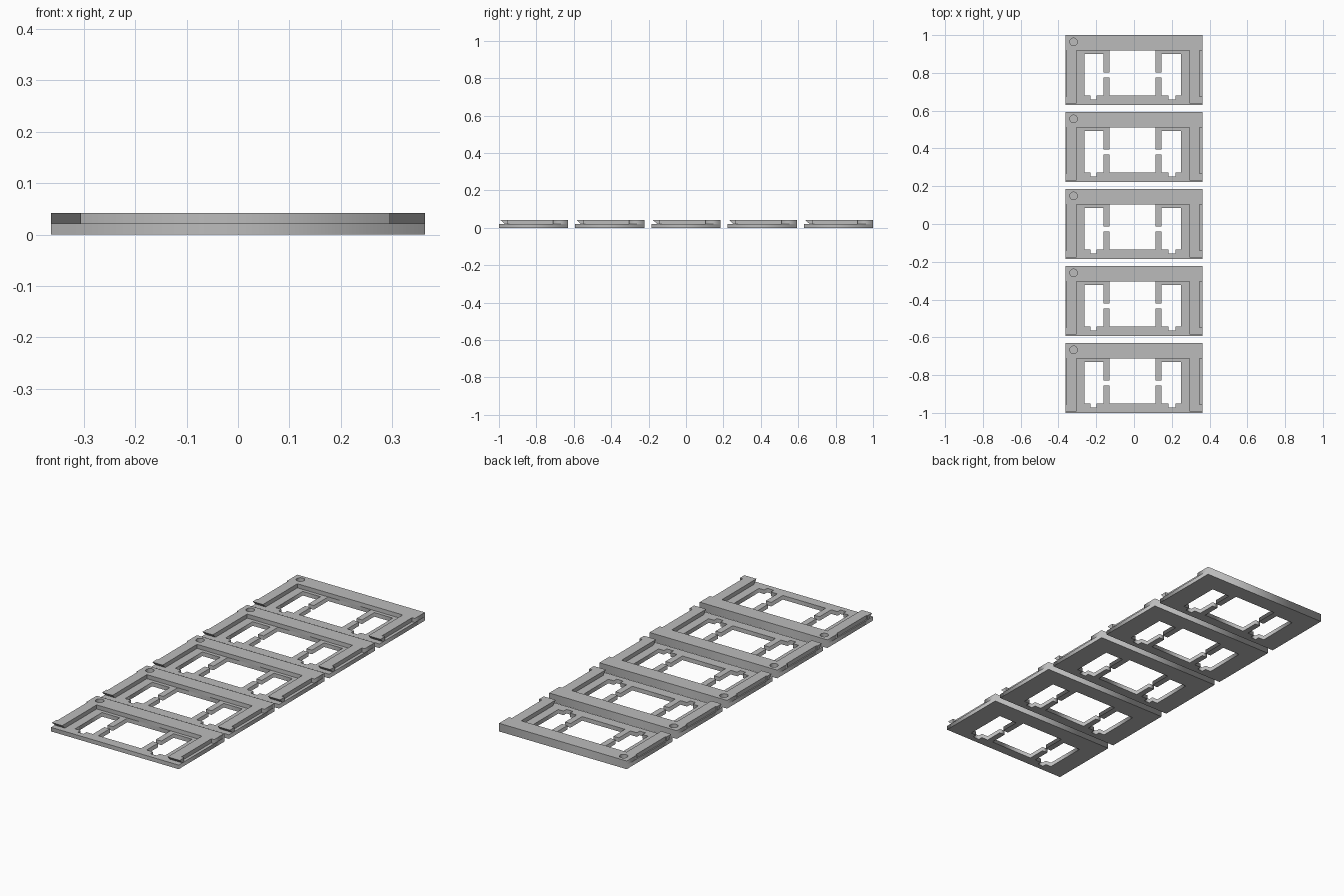
import bpy, math

if "Cube" in bpy.data.objects:
    bpy.data.objects.remove(bpy.data.objects["Cube"])

PITCH, DEPTH, HALF_W = 0.4075, 0.37, 0.363
MID, TOP = 0.021, 0.042
BAR = 0.288          # front edge of the raised back bar

grey = bpy.data.materials.new("plain grey")
grey.diffuse_color = (0.5, 0.5, 0.5, 1)
grey.use_nodes = True
grey.node_tree.nodes["Principled BSDF"].inputs["Base Color"].default_value = grey.diffuse_color


def plate(name, loops, z0, z1, y):
    """Flat slab from an outline and optional hole outlines."""
    cu = bpy.data.curves.new(name, 'CURVE')
    cu.dimensions, cu.fill_mode = '2D', 'BOTH'
    cu.extrude = (z1 - z0) / 2
    for pts in loops:
        sp = cu.splines.new('POLY')
        sp.points.add(len(pts) - 1)
        for p, (a, b) in zip(sp.points, pts):
            p.co = (a, b, 0, 1)
        sp.use_cyclic_u = True
    tmp = bpy.data.objects.new(name, cu)
    bpy.context.collection.objects.link(tmp)
    bpy.context.view_layer.update()
    me = bpy.data.meshes.new_from_object(
        tmp.evaluated_get(bpy.context.evaluated_depsgraph_get()))
    bpy.data.objects.remove(tmp)
    me.materials.clear()
    me.materials.append(grey)
    ob = bpy.data.objects.new(name, me)
    ob.location = (0, y, (z0 + z1) / 2)
    bpy.context.collection.objects.link(ob)


def prism(name, profile, x0, x1, y):
    """Solid with a (y, z) profile swept along x."""
    n = len(profile)
    verts = [(x, a, b) for x in (x0, x1) for a, b in profile]
    faces = [tuple(range(n))[::-1], tuple(range(n, 2 * n))]
    faces += [(i, (i + 1) % n, n + (i + 1) % n, n + i) for i in range(n)]
    me = bpy.data.meshes.new(name)
    me.from_pydata(verts, [], faces)
    me.materials.append(grey)
    ob = bpy.data.objects.new(name, me)
    ob.location.y = y
    bpy.context.collection.objects.link(ob)


def rect(x0, x1, y0, y1):
    return [(x0, y0), (x1, y0), (x1, y1), (x0, y1)]


# Joined window opening: two side windows with tabs, gaps and a centre window
lo, hi, side_hi, g0, g1 = 0.051, BAR, 0.27, 0.145, 0.171
window = [(-0.262, lo), (-0.23, lo), (-0.23, 0.028), (-0.198, 0.028),
          (-0.198, lo), (-0.161, lo), (-0.161, g0), (-0.13, g0), (-0.13, lo),
          (0.114, lo), (0.114, g0), (0.145, g0), (0.145, lo), (0.182, lo),
          (0.182, 0.028), (0.219, 0.028), (0.219, lo), (0.25, lo),
          (0.25, side_hi), (0.145, side_hi), (0.145, g1), (0.114, g1),
          (0.114, hi), (-0.13, hi), (-0.13, g1), (-0.161, g1),
          (-0.161, side_hi), (-0.262, side_hi)]

# Round blind hole in the back bar
peg_hole = [(-0.32 + 0.02 * math.cos(k * math.tau / 32),
             0.334 + 0.02 * math.sin(k * math.tau / 32)) for k in range(32)]

# Rail end: top lip overhanging a sloped undercut
lip = [(0.03, MID), (0.045, MID), (0.045, TOP), (0.008, TOP)]
rail = [(0.03, MID), (BAR, MID), (BAR, TOP), (0.008, TOP)]

for i in range(5):
    y = -1 + i * PITCH
    plate(f"base_plate_{i}", [rect(-HALF_W, HALF_W, 0, DEPTH), window], 0, MID, y)
    plate(f"back_bar_{i}", [rect(-HALF_W, HALF_W, BAR, DEPTH), peg_hole], MID, TOP, y)
    # Side rails, set in from the outer edge behind the lip
    for side, inner, step, outer in (("left", -0.305, -0.357, -HALF_W),
                                     ("right", 0.294, 0.347, HALF_W)):
        prism(f"{side}_rail_{i}", rail, min(inner, step), max(inner, step), y)
        prism(f"{side}_lip_{i}", lip, min(step, outer), max(step, outer), y)
